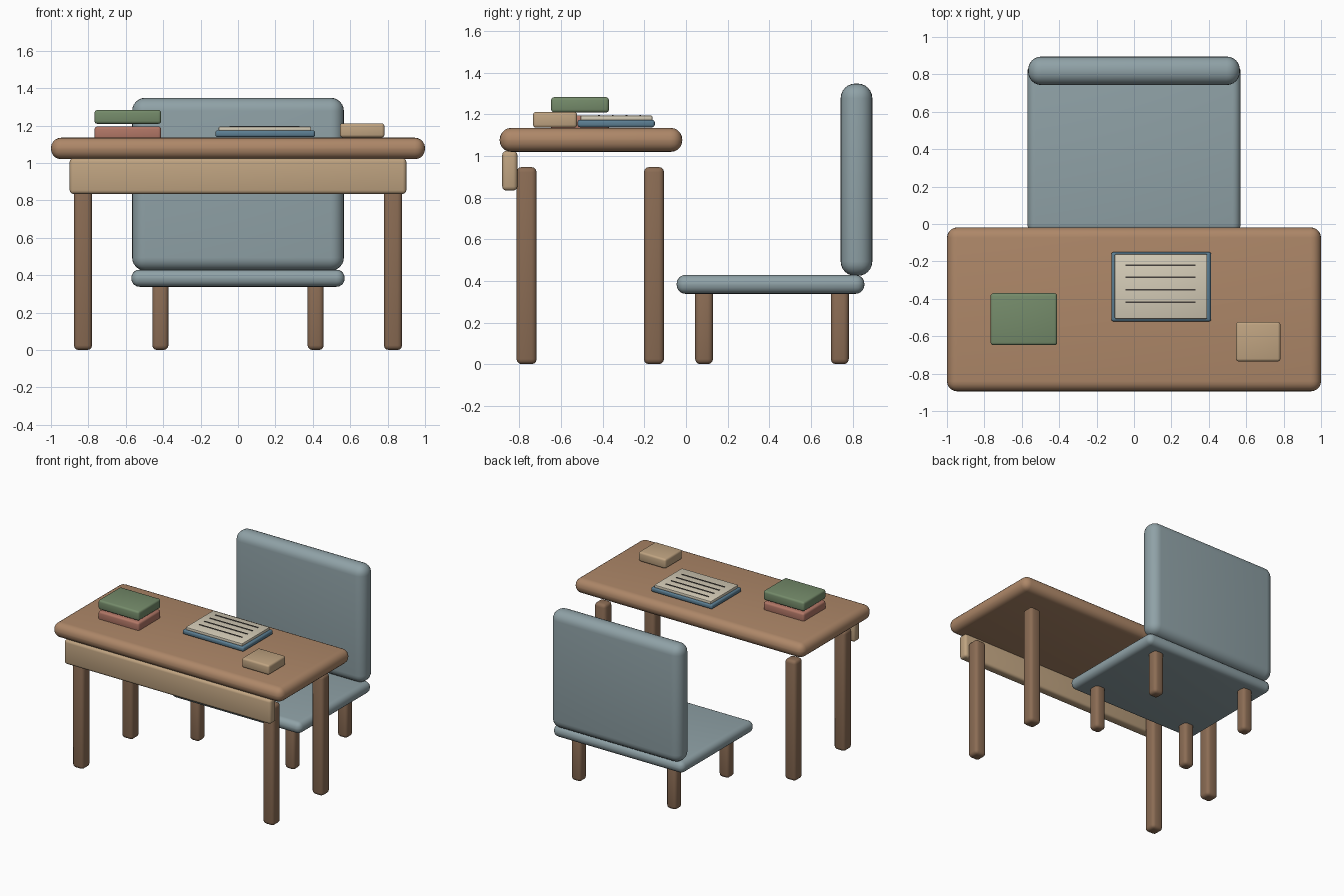
import bpy
from math import radians

if "Cube" in bpy.data.objects:
    bpy.data.objects.remove(bpy.data.objects["Cube"])


def material(name, rgb):
    """Material from 0-255 display colour."""
    m = bpy.data.materials.new(name)
    m.diffuse_color = [(c / 255) ** 2.2 for c in rgb] + [1]
    m.use_nodes = True
    m.node_tree.nodes["Principled BSDF"].inputs["Base Color"].default_value = m.diffuse_color
    return m


OAK = material("oak", (172, 134, 104))
DARK_OAK = material("dark_oak", (138, 108, 85))
PALE_WOOD = material("pale_wood", (190, 162, 128))
FABRIC = material("fabric", (142, 160, 165))
GREEN = material("green_cloth", (116, 138, 106))
RED = material("red_cloth", (176, 118, 102))
BLUE = material("blue_cover", (92, 125, 145))
PAPER = material("paper", (212, 203, 182))
INK = material("ink", (70, 66, 62))


def box(name, x, y, z, mat, bevel=0.0, segments=4):
    """Rounded box spanning the (min, max) ranges x, y and z."""
    spans = (x, y, z)
    bpy.ops.mesh.primitive_cube_add(size=1, location=[(a + b) / 2 for a, b in spans])
    ob = bpy.context.object
    ob.name = name
    ob.scale = [b - a for a, b in spans]
    bpy.ops.object.transform_apply(location=False, rotation=False, scale=True)
    ob.data.materials.append(mat)
    if bevel:
        mod = ob.modifiers.new("rounding", "BEVEL")
        mod.width = bevel
        mod.segments = segments
        bpy.ops.object.modifier_apply(modifier=mod.name)
        bpy.ops.object.shade_smooth_by_angle(angle=radians(35))
    return ob


def legs(prefix, cx, ys, width, top):
    """Four rounded square legs, mirrored in x."""
    h = width / 2
    for row, cy in zip(("front", "back"), ys):
        for side, s in (("left", -1), ("right", 1)):
            box(f"{prefix}_{row}_{side}_leg", (s * cx - h, s * cx + h),
                (cy - h, cy + h), (0, top), DARK_OAK, 0.025, 3)


# Desk
box("desk_top", (-1, 1), (-0.895, -0.018), (1.02, 1.135), OAK, 0.055, 5)
box("desk_front_panel", (-0.9, 0.9), (-0.883, -0.81), (0.834, 1.025), PALE_WOOD, 0.02, 3)
legs("desk", 0.829, (-0.766, -0.154), 0.097, 0.947)

# Chair
box("chair_seat", (-0.57, 0.57), (-0.045, 0.857), (0.338, 0.429), FABRIC, 0.043, 5)
box("chair_back", (-0.566, 0.566), (0.743, 0.895), (0.424, 1.348), FABRIC, 0.07, 6)
legs("chair", 0.415, (0.087, 0.739), 0.086, 0.37)

# Stacked books and small box
box("lower_book", (-0.767, -0.411), (-0.648, -0.37), (1.122, 1.195), RED, 0.015, 3)
box("upper_book", (-0.767, -0.411), (-0.648, -0.37), (1.209, 1.283), GREEN, 0.015, 3)
box("small_box", (0.545, 0.783), (-0.735, -0.523), (1.136, 1.212), PALE_WOOD, 0.015, 3)

# Notebook with ruled page
box("notebook_cover", (-0.121, 0.412), (-0.521, -0.15), (1.138, 1.174), BLUE, 0.012, 3)
box("notebook_page", (-0.103, 0.391), (-0.507, -0.161), (1.17, 1.194), PAPER, 0.006, 2)
for i in range(4):
    y = -0.22 - i * 0.066
    box(f"page_line_{i + 1}", (-0.045, 0.33), (y - 0.004, y + 0.004), (1.192, 1.198), INK)
